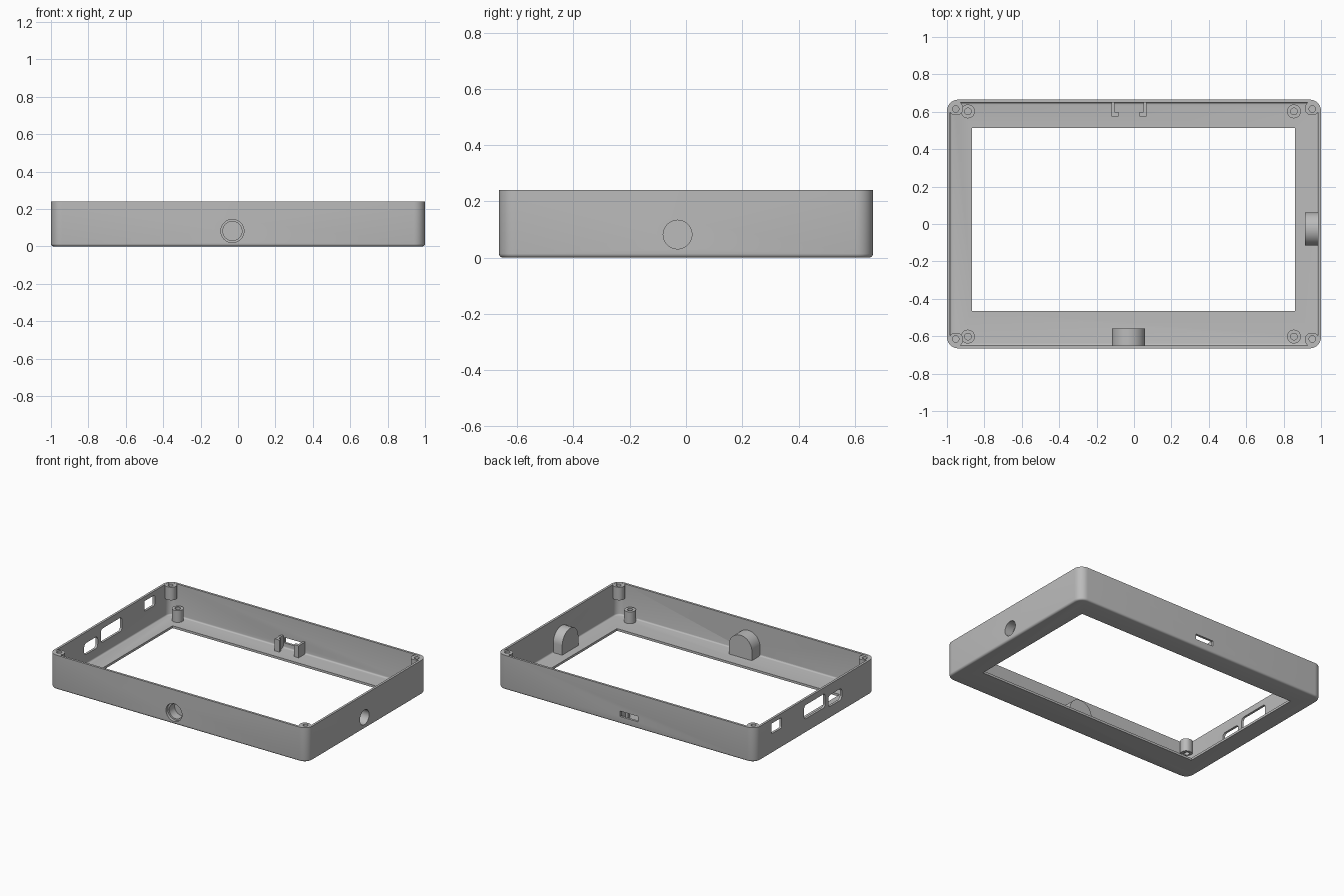
import bpy, bmesh, math
from mathutils import Matrix, Vector

cube = bpy.data.objects.get("Cube")
if cube:
    bpy.data.objects.remove(cube, do_unlink=True)

HX, HY, H = 1.0, 0.665, 0.24      # half length, half width, height
WALL, FLOOR = 0.016, 0.016

grey = bpy.data.materials.new("plain grey")
grey.use_nodes = True
grey.diffuse_color = (0.5, 0.5, 0.5, 1)
grey.node_tree.nodes["Principled BSDF"].inputs["Base Color"].default_value = (0.5, 0.5, 0.5, 1)


def finish(name, bm):
    bmesh.ops.recalc_face_normals(bm, faces=bm.faces)
    mesh = bpy.data.meshes.new(name)
    bm.to_mesh(mesh)
    bm.free()
    mesh.materials.append(grey)
    obj = bpy.data.objects.new(name, mesh)
    bpy.context.collection.objects.link(obj)
    return obj


def box(name, lo, hi, axis=2, round_r=0, base_r=0):
    """Box from corner to corner; edges along axis and the bottom rim can be rounded."""
    bm = bmesh.new()
    lo, hi = Vector(lo), Vector(hi)
    bmesh.ops.create_cube(bm, size=1)
    for v in bm.verts:
        v.co = Vector((lo[i] if v.co[i] < 0 else hi[i]) for i in range(3))
    if round_r:
        edges = [e for e in bm.edges
                 if abs(e.verts[0].co[axis] - e.verts[1].co[axis]) > 1e-5]
        bmesh.ops.bevel(bm, geom=edges, offset=round_r, segments=8,
                        profile=0.5, affect='EDGES')
    if base_r:
        edges = [e for e in bm.edges if all(abs(v.co.z - lo.z) < 1e-5 for v in e.verts)]
        bmesh.ops.bevel(bm, geom=edges, offset=base_r, segments=4,
                        profile=0.5, affect='EDGES')
    return finish(name, bm)


def cylinder(name, start, end, radius, sides=40):
    start, end = Vector(start), Vector(end)
    axis = end - start
    turn = axis.to_track_quat('Z', 'Y').to_matrix().to_4x4()
    bm = bmesh.new()
    bmesh.ops.create_cone(bm, cap_ends=True, segments=sides, radius1=radius, radius2=radius,
                          depth=axis.length,
                          matrix=Matrix.Translation((start + end) / 2) @ turn)
    return finish(name, bm)


def dome_block(name, along, across, radius, z_mid, near, far):
    """Arch-topped block running from near to far along axis 0 or 1."""
    bm = bmesh.new()
    outline = [(-radius, FLOOR / 2)]
    outline += [(-radius * math.cos(math.pi * i / 24), z_mid + radius * math.sin(math.pi * i / 24))
                for i in range(25)]
    outline.append((radius, FLOOR / 2))
    place = lambda u, z, d: (d, across + u, z) if along == 0 else (across + u, d, z)
    face = bm.faces.new([bm.verts.new(place(u, z, near)) for u, z in outline])
    new = bmesh.ops.extrude_face_region(bm, geom=[face])["geom"]
    shift = Vector(place(-across, 0, far - near))
    bmesh.ops.translate(bm, vec=shift, verts=[g for g in new if isinstance(g, bmesh.types.BMVert)])
    return finish(name, bm)


def cut(obj, cutters):
    bpy.context.view_layer.objects.active = obj
    for c in cutters:
        c.hide_render = True
        mod = obj.modifiers.new("cut", 'BOOLEAN')
        mod.operation, mod.solver, mod.object = 'DIFFERENCE', 'EXACT', c
        bpy.ops.object.modifier_apply(modifier=mod.name)


parts, cutters = [], []

# Shell: rounded tray with a display opening
shell = box("frame_shell", (-HX, -HY, 0), (HX, HY, H), round_r=0.06, base_r=0.014)
cavity = box("cavity_cutter", (-HX + WALL, -HY + WALL, FLOOR), (HX - WALL, HY - WALL, H + 0.2),
             round_r=0.045, base_r=0.01)
opening = box("opening_cutter", (-0.865, -0.465, -0.1), (0.86, 0.512, 0.1))

# Connector windows in the side wall: y range and z range
windows = [box("window_cutter", (-1.1, y0, z0), (-0.95, y1, z1), axis=0, round_r=r)
           for y0, y1, z0, z1, r in ((0.37, 0.485, 0.138, 0.21, 0.008),
                                     (-0.11, 0.122, 0.1, 0.196, 0.02),
                                     (-0.295, -0.145, 0.084, 0.164, 0.024))]
slot = box("slot_cutter", (-0.095, 0.6, 0.05), (0.045, 0.75, 0.088))

# Blind round ports, the front one with a shallow counterbore
front_port = cylinder("port_cutter", (-0.03, -0.75, 0.082), (-0.03, -0.585, 0.082), 0.051)
front_bore = cylinder("bore_cutter", (-0.03, -0.75, 0.082), (-0.03, -0.645, 0.082), 0.062)
side_port = cylinder("port_cutter", (1.1, -0.03, 0.082), (0.935, -0.03, 0.082), 0.051)

cut(shell, [cavity, opening, slot, front_port, front_bore, side_port] + windows)
parts.append(shell)

# Arched housings behind the ports
front_housing = dome_block("front_port_housing", 1, -0.029, 0.089, 0.082, -HY + 0.008, -0.56)
side_housing = dome_block("side_port_housing", 0, -0.027, 0.089, 0.082, HX - 0.008, 0.915)
cut(front_housing, [front_port, front_bore])
cut(side_housing, [side_port])
parts += [front_housing, side_housing]
cutters += [cavity, opening, slot, front_port, front_bore, side_port] + windows

# Corner screw posts and floor standoffs
for sx in (-1, 1):
    for sy in (-1, 1):
        xs = sorted((sx * 0.914, sx * 0.99))
        ys = sorted((sy * 0.582, sy * 0.655))
        post = box("corner_post", (xs[0], ys[0], 0.148), (xs[1], ys[1], H - 0.001), round_r=0.034)
        hole = cylinder("hole_cutter", (sx * 0.953, sy * 0.615, 0), (sx * 0.953, sy * 0.615, 0.4), 0.017, 24)
        cut(post, [hole])

        x, y = (-0.888 if sx < 0 else 0.855), sy * 0.602
        standoff = cylinder("standoff", (x, y, FLOOR / 2), (x, y, 0.098), 0.037, 32)
        bore = cylinder("hole_cutter", (x, y, 0.018), (x, y, 0.2), 0.018, 24)
        cut(standoff, [bore])
        parts += [post, standoff]
        cutters += [hole, bore]

# Hooked brackets beside the slot
for side, x in ((1, -0.12), (-1, 0.066)):
    for name, width, y0, y1 in (("bracket_arm", 0.016, 0.578, HY - 0.008),
                                ("bracket_hook", 0.036, 0.576, 0.598)):
        xs = sorted((x, x + side * width))
        parts.append(box(name, (xs[0], y0, FLOOR / 2), (xs[1], y1, 0.1)))

for c in cutters:
    bpy.data.objects.remove(c, do_unlink=True)

# Smooth the curved walls, keep the edges sharp
bpy.ops.object.select_all(action='DESELECT')
for p in parts:
    p.select_set(True)
bpy.context.view_layer.objects.active = shell
bpy.ops.object.shade_smooth_by_angle(angle=math.radians(30))
